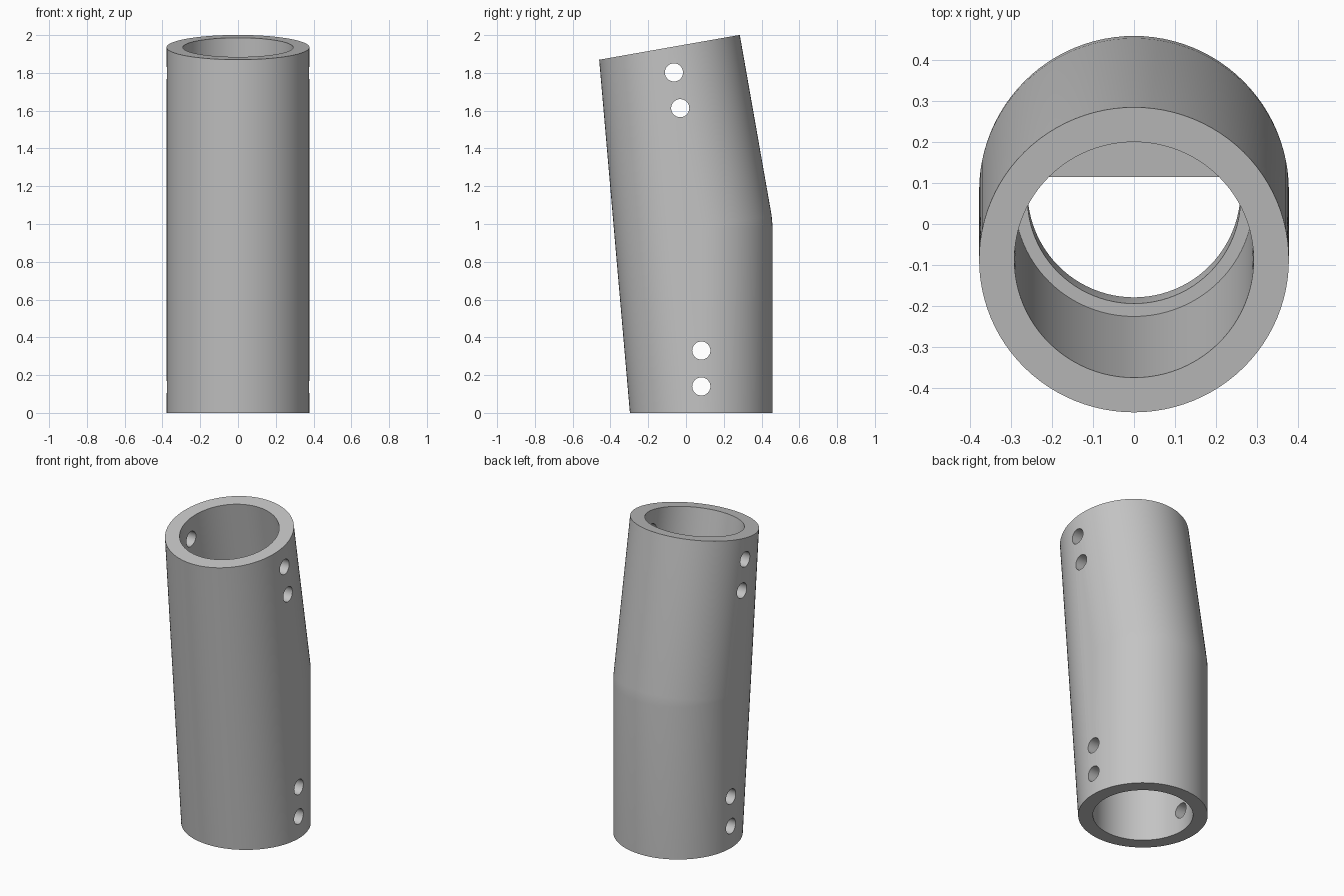
import bpy, bmesh, math
from mathutils import Matrix, Vector

cube = bpy.data.objects.get("Cube")
if cube:
    bpy.data.objects.remove(cube, do_unlink=True)

SIDES = 96
OUTER, SOCKET, BORE, PIN = 0.378, 0.292, 0.26, 0.048
BEND_Z, UPPER_LEN, STOP = 0.98, 0.97, 0.11

# Frames of the two arms: each measured along its own axis
lower = Matrix.Translation((0, 0.081, 0))
upper = Matrix.Translation((0, 0.081, BEND_Z)) @ Matrix.Rotation(math.radians(10), 4, "X")

grey = bpy.data.materials.new("plain grey")
grey.use_nodes = True
colour = (0.55, 0.55, 0.55, 1)
grey.diffuse_color = colour
grey.node_tree.nodes["Principled BSDF"].inputs["Base Color"].default_value = colour


def make_object(name, bm):
    mesh = bpy.data.meshes.new(name)
    bmesh.ops.recalc_face_normals(bm, faces=bm.faces)
    bm.to_mesh(mesh)
    bm.free()
    mesh.materials.append(grey)
    obj = bpy.data.objects.new(name, mesh)
    bpy.context.collection.objects.link(obj)
    return obj


def add_cylinder(bm, frame, radius, start, end, sides=SIDES):
    matrix = frame @ Matrix.Translation((0, 0, (start + end) / 2))
    bmesh.ops.create_cone(bm, cap_ends=True, segments=sides, radius1=radius,
                          radius2=radius, depth=end - start, matrix=matrix)


# Outer body: hull around both arms
bm = bmesh.new()
add_cylinder(bm, lower, OUTER, 0, BEND_Z)
add_cylinder(bm, upper, OUTER, 0, UPPER_LEN)
points = [v.co.copy() for v in bm.verts]
bm.free()
bm = bmesh.new()
for p in points:
    bm.verts.new(p)
bmesh.ops.convex_hull(bm, input=bm.verts)
bmesh.ops.dissolve_limit(bm, angle_limit=0.002, verts=bm.verts, edges=bm.edges)
body = make_object("angled_tube", bm)

# Sockets, narrower middle bores and cross pin holes
cuts = [(lower, SOCKET, -0.1, BEND_Z - STOP),
        (lower, BORE, 0.5, BEND_Z + 0.006),
        (upper, SOCKET, STOP, UPPER_LEN + 0.1),
        (upper, BORE, 0, 0.5)]
sideways = Matrix.Rotation(math.radians(90), 4, "Y")
for frame, along in ((lower, 0.14), (lower, 0.33),
                     (upper, UPPER_LEN - 0.135), (upper, UPPER_LEN - 0.327)):
    cuts.append((frame @ Matrix.Translation((0, 0, along)) @ sideways, PIN, -0.6, 0.6))

bpy.context.view_layer.objects.active = body
for frame, radius, start, end in cuts:
    bm = bmesh.new()
    add_cylinder(bm, frame, radius, start, end, 40 if radius == PIN else SIDES)
    cutter = make_object("cutter", bm)
    cutter.hide_render = True
    mod = body.modifiers.new("cut", "BOOLEAN")
    mod.operation, mod.solver, mod.object = "DIFFERENCE", "EXACT", cutter
    bpy.ops.object.modifier_apply(modifier=mod.name)
    bpy.data.objects.remove(cutter, do_unlink=True)

# Smooth walls with crisp rims
body.select_set(True)
bpy.ops.object.shade_smooth_by_angle(angle=math.radians(30))
